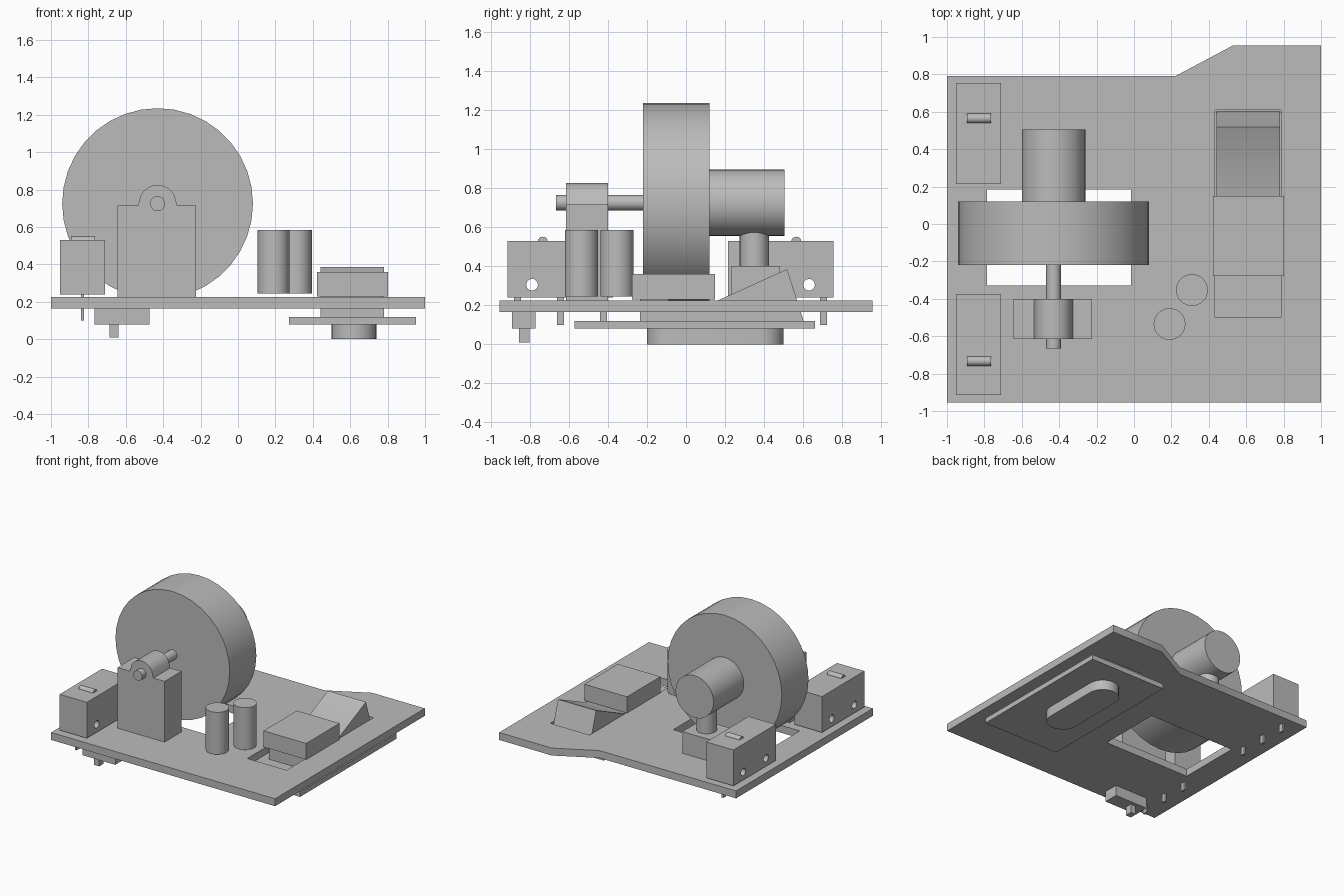
import bpy, bmesh
from math import sin, cos, pi, radians
from mathutils import Matrix, Vector

old = bpy.data.objects.get("Cube")
if old:
    bpy.data.objects.remove(old, do_unlink=True)

grey = bpy.data.materials.new("plain grey")
grey.use_nodes = True
grey.diffuse_color = (0.5, 0.5, 0.5, 1)
grey.node_tree.nodes["Principled BSDF"].inputs["Base Color"].default_value = (0.5, 0.5, 0.5, 1)

# Columns give the world directions of the profile's two axes and its depth
FRAMES = {
    "X": Matrix(((0, 0, 1), (1, 0, 0), (0, 1, 0))),
    "Y": Matrix(((1, 0, 0), (0, 0, -1), (0, 1, 0))),
    "Z": Matrix.Identity(3),
}


def arc(cx, cy, r, start=0, end=360, n=24):
    """Points on an arc; a full turn leaves out the repeated last point."""
    steps = n if end - start == 360 else n - 1
    angles = [radians(start + (end - start) * i / steps) for i in range(n)]
    return [(cx + r * cos(a), cy + r * sin(a)) for a in angles]


def rect(x0, x1, y0, y1):
    return [(x0, y0), (x1, y0), (x1, y1), (x0, y1)]


def prism(name, axis, low, high, *loops):
    """Extrude an outline (first loop) with holes (other loops) along an axis."""
    curve = bpy.data.curves.new(name, "CURVE")
    curve.dimensions = "2D"
    curve.fill_mode = "BOTH"
    curve.extrude = (high - low) / 2
    for loop in loops:
        spline = curve.splines.new("POLY")
        spline.points.add(len(loop) - 1)
        for point, (u, v) in zip(spline.points, loop):
            point.co = (u, v, 0, 1)
        spline.use_cyclic_u = True
    temp = bpy.data.objects.new(name + " outline", curve)
    bpy.context.collection.objects.link(temp)
    bpy.context.view_layer.update()
    graph = bpy.context.evaluated_depsgraph_get()
    mesh = bpy.data.meshes.new_from_object(temp.evaluated_get(graph))
    bpy.data.objects.remove(temp, do_unlink=True)
    offset = Vector([(low + high) / 2 if a == axis else 0 for a in "XYZ"])
    mesh.transform(Matrix.Translation(offset) @ FRAMES[axis].to_4x4())
    bm = bmesh.new()
    bm.from_mesh(mesh)
    bmesh.ops.remove_doubles(bm, verts=bm.verts, dist=0.0005)
    bmesh.ops.recalc_face_normals(bm, faces=bm.faces)
    bm.to_mesh(mesh)
    bm.free()
    mesh.materials.clear()
    mesh.materials.append(grey)
    obj = bpy.data.objects.new(name, mesh)
    bpy.context.collection.objects.link(obj)
    bpy.ops.object.select_all(action="DESELECT")
    obj.select_set(True)
    bpy.context.view_layer.objects.active = obj
    bpy.ops.object.shade_smooth_by_angle(angle=radians(30))
    return obj


def box(name, x0, x1, y0, y1, z0, z1):
    return prism(name, "Z", z0, z1, rect(x0, x1, y0, y1))


# Base plate with wheel opening and slider slot
prism("base_plate", "Z", 0.165, 0.225,
      [(-1, -0.955), (1, -0.955), (1, 0.955), (0.53, 0.955), (0.22, 0.79), (-1, 0.79)],
      rect(-0.785, -0.015, -0.33, 0.185),
      rect(0.433, 0.785, -0.5, 0.61))

# Flywheel, shaft and motor on one axis
AX, AZ = -0.43, 0.725
prism("flywheel", "Y", -0.22, 0.12, arc(AX, AZ, 0.51, n=36))
prism("shaft", "Y", -0.665, -0.22, arc(AX, AZ, 0.04))
prism("motor", "Y", 0.12, 0.505, arc(AX, AZ, 0.17, n=32))
prism("motor_post", "Z", 0.4, 0.58, arc(AX, 0.35, 0.075))
box("motor_foot", -0.56, -0.305, 0.23, 0.48, 0.225, 0.4)

# Bearing block with a rounded, flared cap
cap = arc(AX, AZ, 0.1, 25, 155, 14)
prism("bearing_block", "Y", -0.615, -0.4,
      [(-0.645, 0.225), (-0.225, 0.225), (-0.225, 0.715), (-0.325, 0.715)]
      + cap + [(-0.535, 0.715), (-0.645, 0.715)])

# Two switches, each with drilled sides, a button and three legs
for label, y in (("front", -0.643), ("back", 0.485)):
    drilled = [arc(y + d, 0.305, 0.03, n=16) for d in (-0.145, 0.145)]
    prism(label + "_switch_body", "X", -0.953, -0.71,
          rect(y - 0.27, y + 0.27, 0.24, 0.53), *drilled)
    by = y - 0.09 if label == "front" else y + 0.08
    prism(label + "_switch_button", "X", -0.892, -0.765, arc(by, 0.525, 0.026, n=16))
    for i in (-1, 0, 1):
        leg = y + i * 0.22
        box(f"{label}_switch_leg_{i + 2}", -0.84, -0.824, leg - 0.018, leg + 0.018, 0.1, 0.25)

# Upright cylinders
for i, (x, y) in enumerate(((0.19, -0.535), (0.31, -0.353))):
    prism(f"capacitor_{i + 1}", "Z", 0.245, 0.585, arc(x, y, 0.085, n=32))

# Slider running in the slot: wedge-ended body, cap, lower plate and grip
prism("slider_body", "X", 0.44, 0.78,
      [(-0.235, 0.12), (0.602, 0.12), (0.518, 0.385), (0.164, 0.225), (-0.235, 0.23)])
box("slider_cap", 0.422, 0.803, -0.277, 0.149, 0.229, 0.36)
box("slider_lower_plate", 0.272, 0.953, -0.57, 0.66, 0.08, 0.12)
prism("slider_grip", "Z", 0, 0.08,
      arc(0.62, 0.38, 0.12, 0, 180, 14) + arc(0.62, -0.08, 0.12, 180, 360.01, 14))

# Small toggle under the plate
box("toggle_body", -0.767, -0.473, -0.89, -0.77, 0.08, 0.165)
box("toggle_lever", -0.688, -0.64, -0.856, -0.8, 0.01, 0.08)
